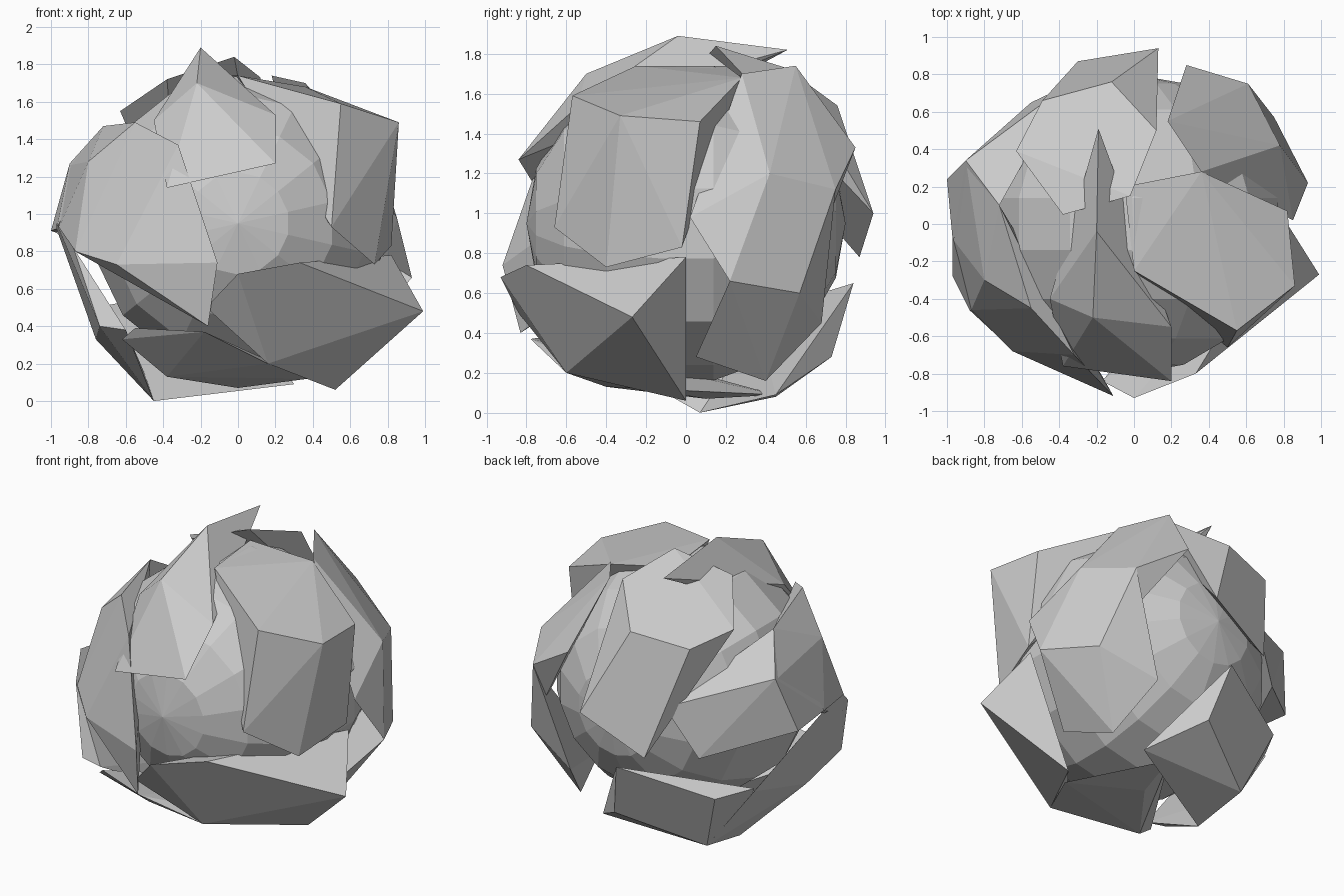
import bpy, bmesh, math
from mathutils import Matrix


def finish(name, bm):
    bmesh.ops.recalc_face_normals(bm, faces=bm.faces)
    mesh = bpy.data.meshes.new(name)
    bm.to_mesh(mesh)
    bm.free()
    obj = bpy.data.objects.new(name, mesh)
    bpy.context.collection.objects.link(obj)
    return obj


def slab(name, *corners):
    """Chipped rock plate: the faceted hull of its few outer corners."""
    bm = bmesh.new()
    verts = [bm.verts.new(c) for c in corners]
    res = bmesh.ops.convex_hull(bm, input=verts)
    junk = {v for v in res["geom_interior"] + res["geom_unused"]
            if isinstance(v, bmesh.types.BMVert)}
    if junk:
        bmesh.ops.delete(bm, geom=list(junk), context='VERTS')
    bmesh.ops.dissolve_limit(bm, angle_limit=math.radians(4),
                             verts=bm.verts, edges=bm.edges)
    return finish(name, bm)


# Faceted round core, its pole facing the front
bm = bmesh.new()
bmesh.ops.create_uvsphere(bm, u_segments=14, v_segments=9, radius=0.8,
                          matrix=Matrix.Translation((0, 0, 0.95))
                          @ Matrix.Rotation(math.pi / 2, 4, 'X'))
finish("core", bm)

# Lower front lip
slab("front_lip", (0, -.93, .68), (.33, -.8, .74), (.99, -.27, .48),
     (.52, 0, .06), (.82, 0, .78), (.16, -.6, .2), (-.17, -.84, .5))

# Underside plate
slab("underside_plate", (-.62, -.58, .33), (-.55, -.65, .39), (-.18, -.78, .37),
     (.16, -.6, .2), (.38, -.2, .12), (0, .1, .07), (-.38, -.4, .13), (.1, .45, .09))

# Left front plate
slab("left_front_plate", (-.11, -.92, .74), (-.16, -.83, .4), (-.32, -.7, 1.37),
     (-.55, -.45, 1.49), (-.72, .1, 1.47), (-.9, .34, 1.26), (-.97, -.08, .9),
     (-.87, -.46, .8), (-.8, -.3, 1.28), (-.65, -.68, .73))

# Left lower plate, continuing under the back
slab("left_lower_plate", (-.97, -.28, .95), (-.97, -.08, .92), (-.88, -.46, .82),
     (-.74, -.59, .4), (-.6, -.6, .38), (-.45, .07, 0), (-.76, -.19, .33),
     (-.75, .35, .48), (-.47, .45, .08))

# Peaked plate on top
slab("top_peak", (-.2, -.04, 1.89), (-.19, .51, 1.82), (-.22, -.5, 1.7),
     (.2, -.84, 1.27), (-.38, -.76, 1.14), (-.45, -.4, 1.5), (.2, -.55, 1.53))

# Right front plate, bending over the top
slab("right_front_plate", (.55, -.57, 1.59), (.86, -.33, 1.49), (.82, .07, 1.46),
     (.36, .28, 1.68), (-.05, .2, 1.74), (0, -.25, 1.74),
     (.5, -.66, .93), (.73, -.4, .73), (.82, -.02, .83))

# Right back plates
slab("right_back_plate", (.36, .28, 1.7), (.18, .55, 1.74), (.28, .85, 1.33),
     (.61, .75, 1.12), (.78, .42, 1.2), (.93, .22, .66), (.85, .02, .98), (.75, .57, .6))
slab("right_lower_plate", (.93, .22, .66), (.75, .57, .6), (.61, .75, 1.12),
     (.38, .68, .45), (.5, .4, .16), (.6, .05, .28))

# Back plates
slab("back_upper_plate", (.13, .94, 1), (-.3, .87, .78), (-.49, .66, 1.48),
     (-.12, .76, 1.54), (.12, .5, 1.73), (-.63, .39, 1.55), (-.38, .05, 1.72),
     (-.02, .15, 1.84))
slab("back_left_plate", (-.55, .65, .76), (-.36, .74, 1.09), (-.9, .34, 1.27),
     (-1, .24, .91), (-.72, .1, 1.47), (-.97, -.08, .92))
slab("back_lower_plate", (-.07, .84, .65), (.02, .73, .28), (-.62, .58, .48),
     (-.47, .45, .08), (-.45, .07, 0), (-.75, .35, .5), (.3, .45, .09))
